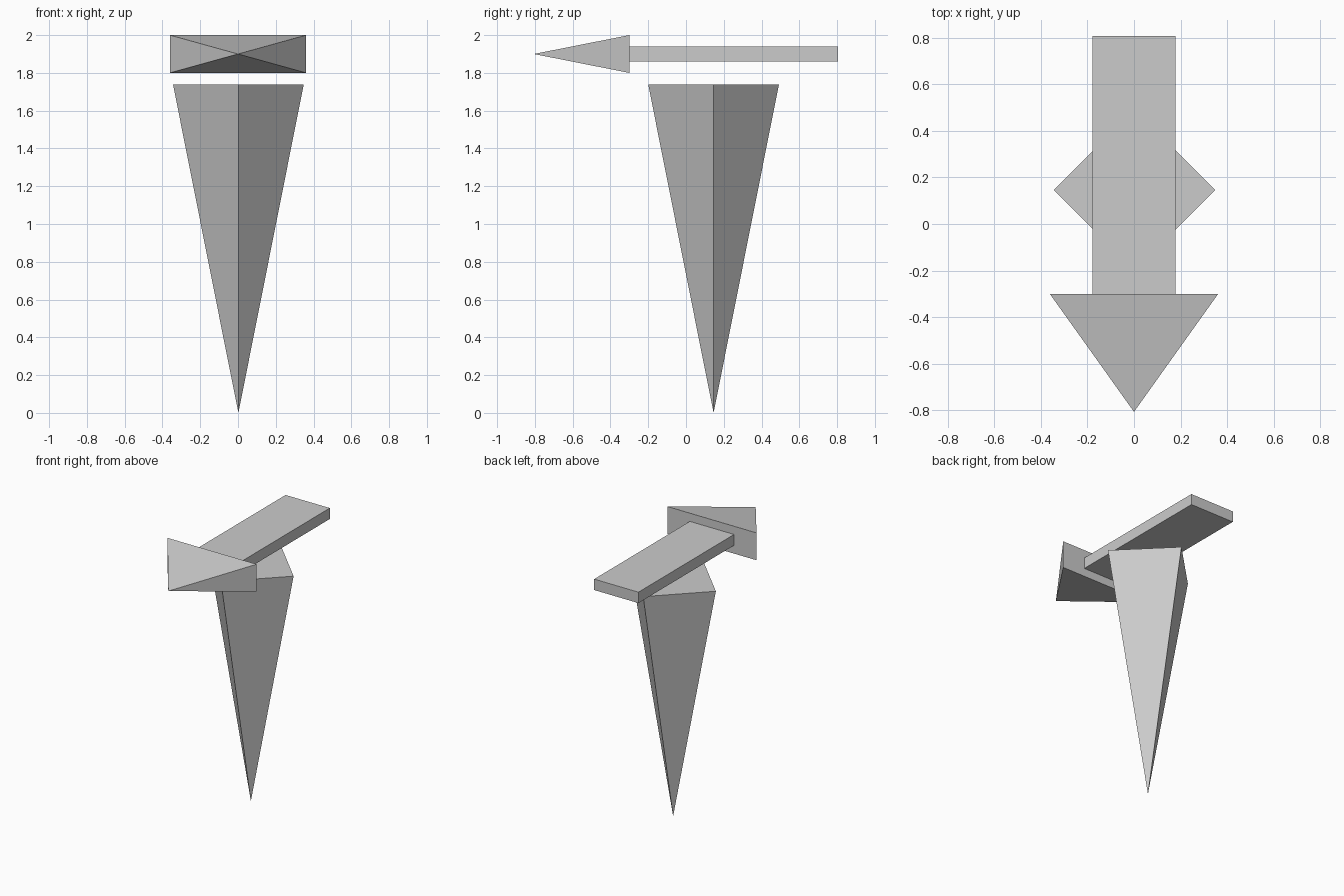
import bpy, bmesh
from mathutils import Vector

if "Cube" in bpy.data.objects:
    bpy.data.objects.remove(bpy.data.objects["Cube"])

grey = bpy.data.materials.new("light grey")
grey.diffuse_color = (0.6, 0.6, 0.6, 1)
grey.use_nodes = True
grey.node_tree.nodes["Principled BSDF"].inputs["Base Color"].default_value = grey.diffuse_color


def finish(name, bm):
    bmesh.ops.recalc_face_normals(bm, faces=bm.faces)
    mesh = bpy.data.meshes.new(name)
    bm.to_mesh(mesh)
    bm.free()
    mesh.materials.append(grey)
    obj = bpy.data.objects.new(name, mesh)
    bpy.context.collection.objects.link(obj)
    return obj


def pyramid(name, base, apex):
    """Closed four-sided pyramid from a base outline and a tip."""
    bm = bmesh.new()
    ring = [bm.verts.new(p) for p in base]
    tip = bm.verts.new(apex)
    bm.faces.new(ring)
    for i in range(4):
        bm.faces.new((ring[i], ring[(i + 1) % 4], tip))
    return finish(name, bm)


def box(name, lo, hi):
    bm = bmesh.new()
    bmesh.ops.create_cube(bm, size=1)
    lo, hi = Vector(lo), Vector(hi)
    bmesh.ops.scale(bm, vec=hi - lo, verts=bm.verts)
    bmesh.ops.translate(bm, vec=(lo + hi) / 2, verts=bm.verts)
    return finish(name, bm)


corners = ((1, 1), (-1, 1), (-1, -1), (1, -1))
diamond = ((1, 0), (0, 1), (-1, 0), (0, -1))

# Flat arrow pointing to the front
box("arrow_shaft", (-0.179, -0.30, 1.86), (0.179, 0.806, 1.94))
pyramid("arrow_head",
        [(0.361 * x, -0.30, 1.9 + 0.1 * z) for x, z in corners],
        (0, -0.806, 1.9))

# Tall spike pointing down, its base turned as a diamond
cx, cy, r = 0.002, 0.146, 0.346
pyramid("down_pointer",
        [(cx + r * x, cy + r * y, 1.739) for x, y in diamond],
        (cx, cy, 0))
